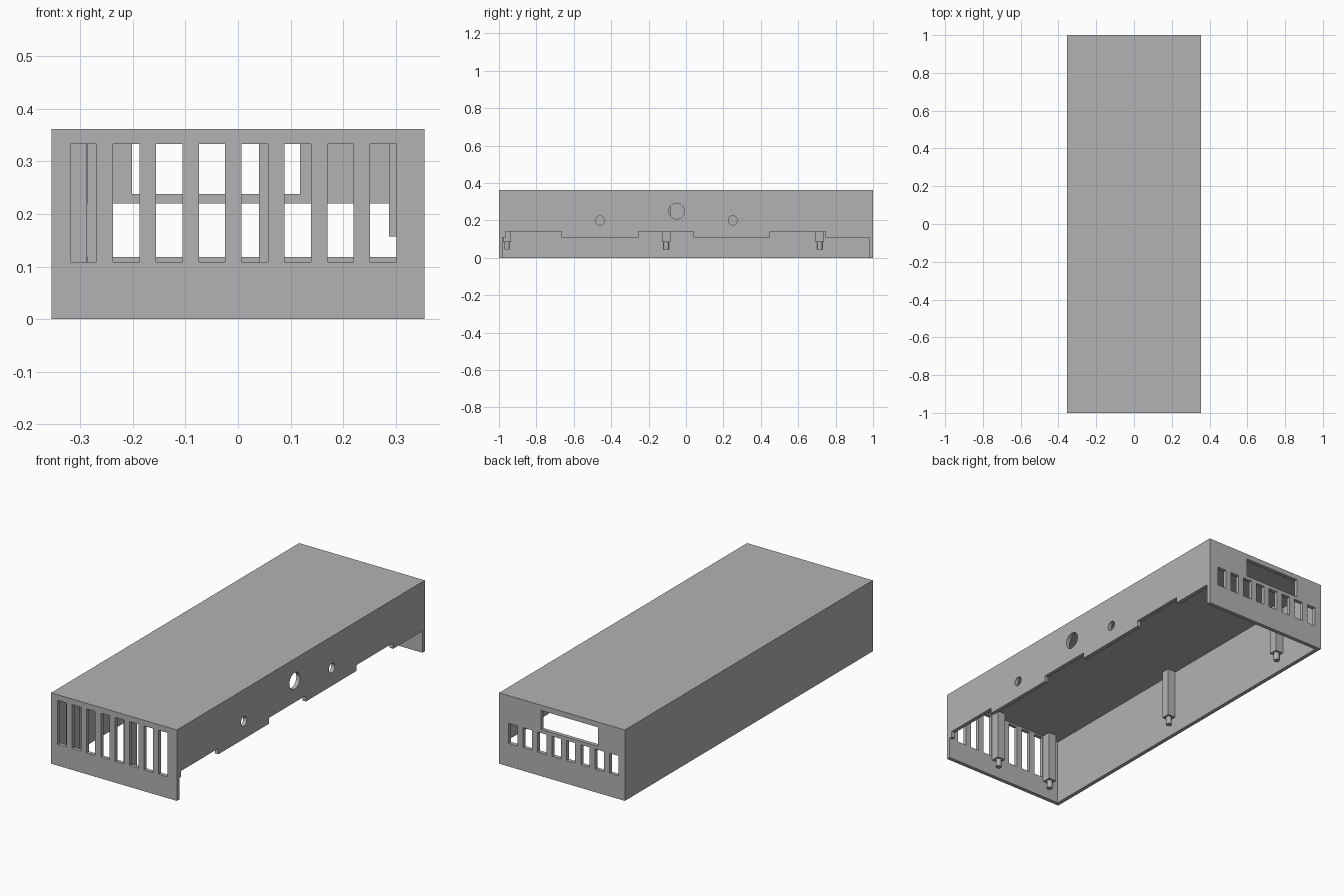
import bpy, bmesh
from mathutils import Matrix, Vector

old = bpy.data.objects.get("Cube")
if old:
    bpy.data.objects.remove(old, do_unlink=True)

grey = bpy.data.materials.new("plain_grey")
grey.use_nodes = True
colour = (0.45, 0.45, 0.45, 1)
grey.diffuse_color = colour
grey.node_tree.nodes["Principled BSDF"].inputs["Base Color"].default_value = colour

HX, HY, TOP, WALL = 0.355, 1.0, 0.362, 0.02


def add_box(bm, x, y, z):
    """Axis-aligned box from three (low, high) ranges."""
    size = Vector((x[1] - x[0], y[1] - y[0], z[1] - z[0]))
    mid = Vector((sum(x), sum(y), sum(z))) / 2
    bmesh.ops.create_cube(bm, size=1, matrix=Matrix.Translation(mid) @ Matrix.Diagonal(size).to_4x4())


def add_cylinder(bm, centre, radius, depth, axis="Z"):
    turn = Matrix.Rotation(1.5707963, 4, "Y") if axis == "X" else Matrix()
    bmesh.ops.create_cone(bm, cap_ends=True, segments=32, radius1=radius, radius2=radius,
                          depth=depth, matrix=Matrix.Translation(centre) @ turn)


def finish(name, bm):
    mesh = bpy.data.meshes.new(name)
    bm.to_mesh(mesh)
    bm.free()
    mesh.materials.append(grey)
    obj = bpy.data.objects.new(name, mesh)
    bpy.context.collection.objects.link(obj)
    return obj


# Solid block for the cover
bm = bmesh.new()
add_box(bm, (-HX, HX), (-HY, HY), (0, TOP))
cover = finish("cover", bm)

# Hollow inside, open at the bottom
cutters = []
bm = bmesh.new()
add_box(bm, (WALL - HX, HX - WALL), (WALL - HY, HY - WALL), (-0.1, TOP - WALL))
cutters.append(finish("cavity_cutter", bm))

# Stepped lower edge of the left wall
bm = bmesh.new()
steps = [(-0.98, 0.11), (-0.965, 0.14), (-0.665, 0.11), (-0.255, 0.14),
         (0.04, 0.11), (0.45, 0.14), (0.745, 0.11), (0.98, -0.1)]
outline = [(-0.98, -0.1)]
for (y, z), (y_next, _) in zip(steps, steps[1:]):
    outline += [(y, z), (y_next, z)]
outline.append((0.98, -0.1))
face = bm.faces.new([bm.verts.new((0.3, y, z)) for y, z in outline])
extruded = bmesh.ops.extrude_face_region(bm, geom=[face])["geom"]
bmesh.ops.translate(bm, vec=(0.1, 0, 0), verts=[v for v in extruded if isinstance(v, bmesh.types.BMVert)])
bmesh.ops.recalc_face_normals(bm, faces=bm.faces)
cutters.append(finish("edge_cutter", bm))

# Vent slots at both ends, back window and round side holes
bm = bmesh.new()
for i in range(8):
    x = -0.319 + 0.0815 * i
    add_box(bm, (x, x + 0.05), (-1.1, -0.9), (0.109, 0.333))
    add_box(bm, (x, x + 0.05), (0.9, 1.1), (0.118, 0.22))
add_box(bm, (-0.202, 0.118), (0.9, 1.1), (0.238, 0.335))
for y, z, r in [(-0.46, 0.2, 0.024), (-0.05, 0.25, 0.042), (0.25, 0.2, 0.024)]:
    add_cylinder(bm, (HX, y, z), r, 0.2, "X")
cutters.append(finish("opening_cutter", bm))

# Apply the cuts, then drop the cutters
bpy.context.view_layer.objects.active = cover
for cutter in cutters:
    mod = cover.modifiers.new(cutter.name, "BOOLEAN")
    mod.operation, mod.solver, mod.object = "DIFFERENCE", "EXACT", cutter
    bpy.ops.object.modifier_apply(modifier=mod.name)
    bpy.data.objects.remove(cutter, do_unlink=True)

# Mounting posts hanging from the roof, with locating pins
posts = [("front_right_post", -0.264, -0.957), ("front_left_post", 0.062, -0.957),
         ("middle_right_post", -0.31, -0.105), ("back_right_post", -0.31, 0.715)]
half = 0.0225
for name, x, y in posts:
    bm = bmesh.new()
    add_box(bm, (x - half, x + half), (y - half, y + half), (0.085, TOP - WALL + 0.005))
    add_cylinder(bm, (x, y, 0.07), 0.014, 0.05)
    finish(name, bm)

# Short post beside the left wall
bm = bmesh.new()
add_box(bm, (0.2875, 0.3325), (0.715 - half, 0.715 + half), (0.157, TOP - WALL + 0.005))
finish("back_left_post", bm)

# Smooth the round surfaces, keep edges sharp
bpy.ops.object.select_all(action="DESELECT")
for obj in bpy.context.scene.objects:
    if obj.type == "MESH" and grey.name in obj.data.materials:
        obj.select_set(True)
        bpy.context.view_layer.objects.active = obj
bpy.ops.object.shade_smooth_by_angle()
